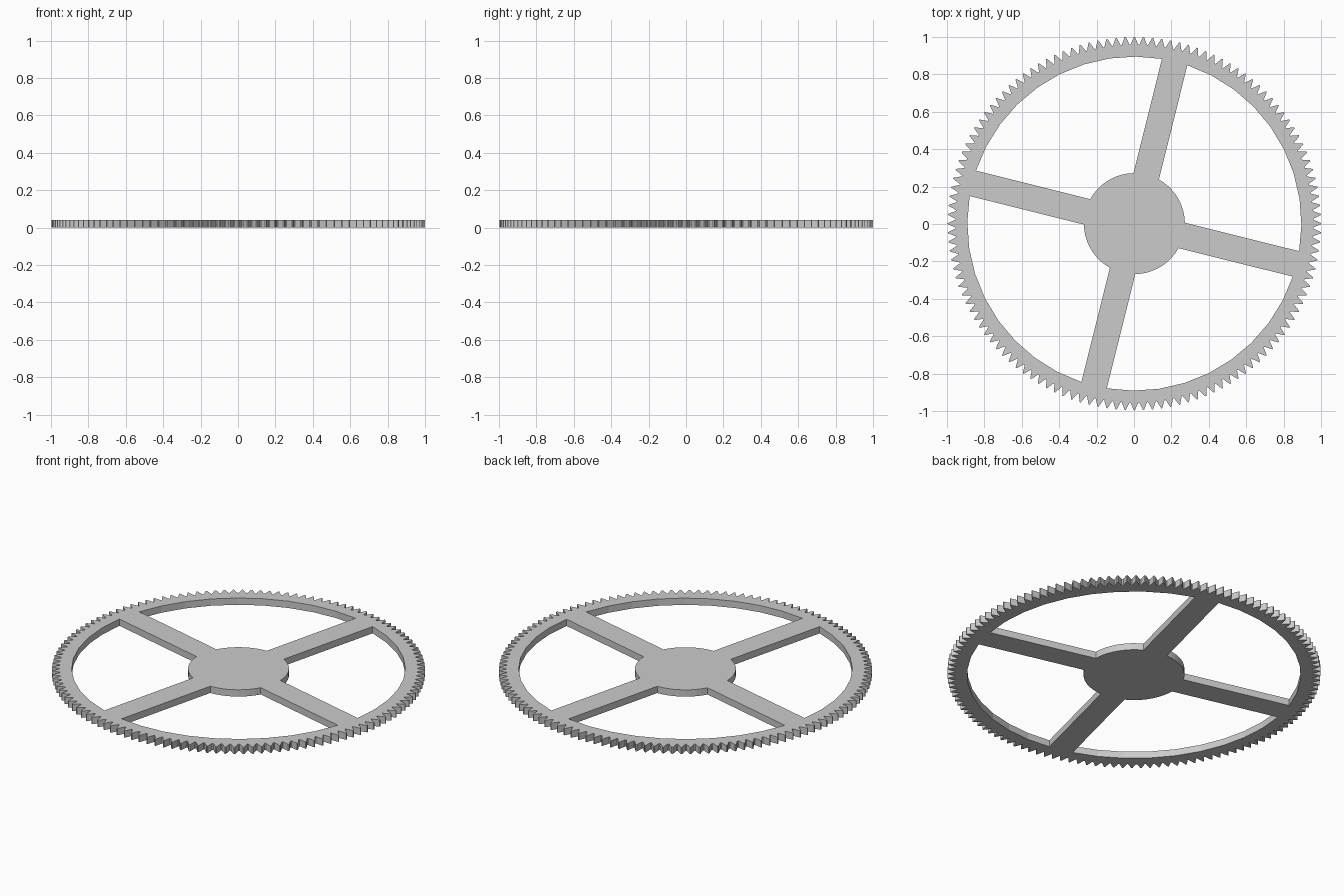
import bpy
from math import asin, cos, sin, radians, tau

if "Cube" in bpy.data.objects:
    bpy.data.objects.remove(bpy.data.objects["Cube"])

TEETH = 128
R_TIP, R_ROOT = 0.998, 0.957
R_RIM, R_HUB = 0.893, 0.27
HALF_SPOKE, THICK = 0.07, 0.04
CX, CY = 0.002, 0.002
SEGS = 9


def polar(r, a):
    return (CX + r * cos(a), CY + r * sin(a))


def arc(r, a0, a1, n):
    return [polar(r, a0 + (a1 - a0) * i / n) for i in range(n + 1)]


# Toothed outer outline
outer = []
for i in range(TEETH):
    a, p = tau * i / TEETH, tau / TEETH
    outer += [polar(R_TIP, a - 0.06 * p), polar(R_TIP, a + 0.06 * p),
              polar(R_ROOT, a + 0.44 * p), polar(R_ROOT, a + 0.56 * p)]
loops = [outer]

# Four windows, leaving the spokes and hub between them
d_rim, d_hub = asin(HALF_SPOKE / R_RIM), asin(HALF_SPOKE / R_HUB)
for k in range(4):
    s, e = radians(76 + 90 * k), radians(166 + 90 * k)
    loops.append(arc(R_RIM, s + d_rim, e - d_rim, SEGS)
                 + arc(R_HUB, e - d_hub, s + d_hub, SEGS))

# Filled, extruded flat profile
curve = bpy.data.curves.new("gear_wheel", 'CURVE')
curve.dimensions = '2D'
curve.fill_mode = 'BOTH'
curve.extrude = THICK / 2
for pts in loops:
    sp = curve.splines.new('POLY')
    sp.points.add(len(pts) - 1)
    for q, (x, y) in zip(sp.points, pts):
        q.co = (x, y, 0, 1)
    sp.use_cyclic_u = True
    sp.use_smooth = False

gear = bpy.data.objects.new("gear_wheel", curve)
gear.location.z = THICK / 2
bpy.context.collection.objects.link(gear)
bpy.context.view_layer.objects.active = gear
gear.select_set(True)
bpy.ops.object.convert(target='MESH')
bpy.ops.object.shade_flat()
